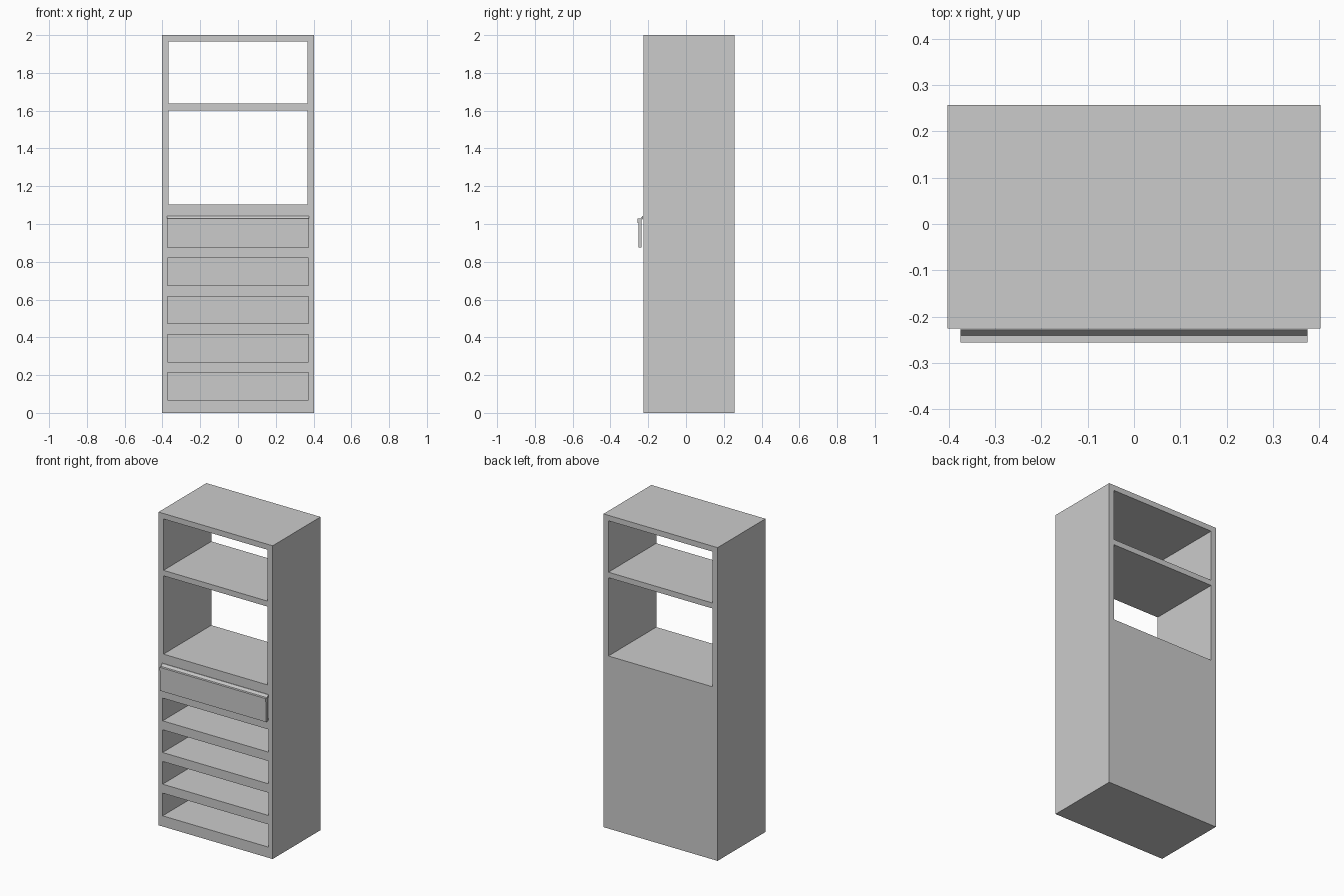
import bpy, bmesh
from mathutils import Matrix, Vector

if "Cube" in bpy.data.objects:
    bpy.data.objects.remove(bpy.data.objects["Cube"])

FRONT, BACK, HALF_W = -0.226, 0.257, 0.403


def add_box(bm, lo, hi):
    lo, hi = Vector(lo), Vector(hi)
    m = Matrix.Translation((lo + hi) / 2) @ Matrix.Diagonal((*(hi - lo), 1))
    bmesh.ops.create_cube(bm, size=1, matrix=m)


def boxes_object(name, boxes):
    bm = bmesh.new()
    for lo, hi in boxes:
        add_box(bm, lo, hi)
    return finish(name, bm)


def finish(name, bm):
    bmesh.ops.recalc_face_normals(bm, faces=bm.faces[:])
    me = bpy.data.meshes.new(name)
    bm.to_mesh(me)
    bm.free()
    ob = bpy.data.objects.new(name, me)
    bpy.context.collection.objects.link(ob)
    return ob


# Cabinet body: solid block with the openings cut out
body = boxes_object("cabinet_body", [((-HALF_W, FRONT, 0), (HALF_W, BACK, 2))])

# Two open shelves go right through, five drawer bays stop at the back panel
cuts = [((-0.368, -0.4, z0), (0.368, 0.4, z1))
        for z0, z1 in ((1.102, 1.602), (1.637, 1.965))]
for i in range(5):
    z = 0.068 + i * 0.2022
    cuts.append(((-0.374, -0.4, z), (0.374, 0.237, z + 0.145)))
cutter = boxes_object("opening_cutter", cuts)
cutter.hide_render = True

mod = body.modifiers.new("openings", 'BOOLEAN')
mod.operation, mod.solver, mod.object = 'DIFFERENCE', 'EXACT', cutter
bpy.context.view_layer.objects.active = body
bpy.ops.object.modifier_apply(modifier=mod.name)
bpy.data.objects.remove(cutter, do_unlink=True)

# Drawer front: side profile with a sloped grip strip, extruded across the width
profile = [(-0.251, 0.876), (-0.251, 1.004), (-0.256, 1.006), (-0.256, 1.028),
           (-0.241, 1.028), (-0.230, 1.043), (-0.2265, 1.043), (-0.2265, 1.030),
           (-0.235, 1.020), (-0.235, 0.876)]
bm = bmesh.new()
face = bm.faces.new([bm.verts.new((-0.375, y, z)) for y, z in profile])
side = bmesh.ops.extrude_face_region(bm, geom=[face])
bmesh.ops.translate(bm, vec=(0.75, 0, 0),
                    verts=[v for v in side["geom"] if isinstance(v, bmesh.types.BMVert)])
finish("drawer_front", bm)
